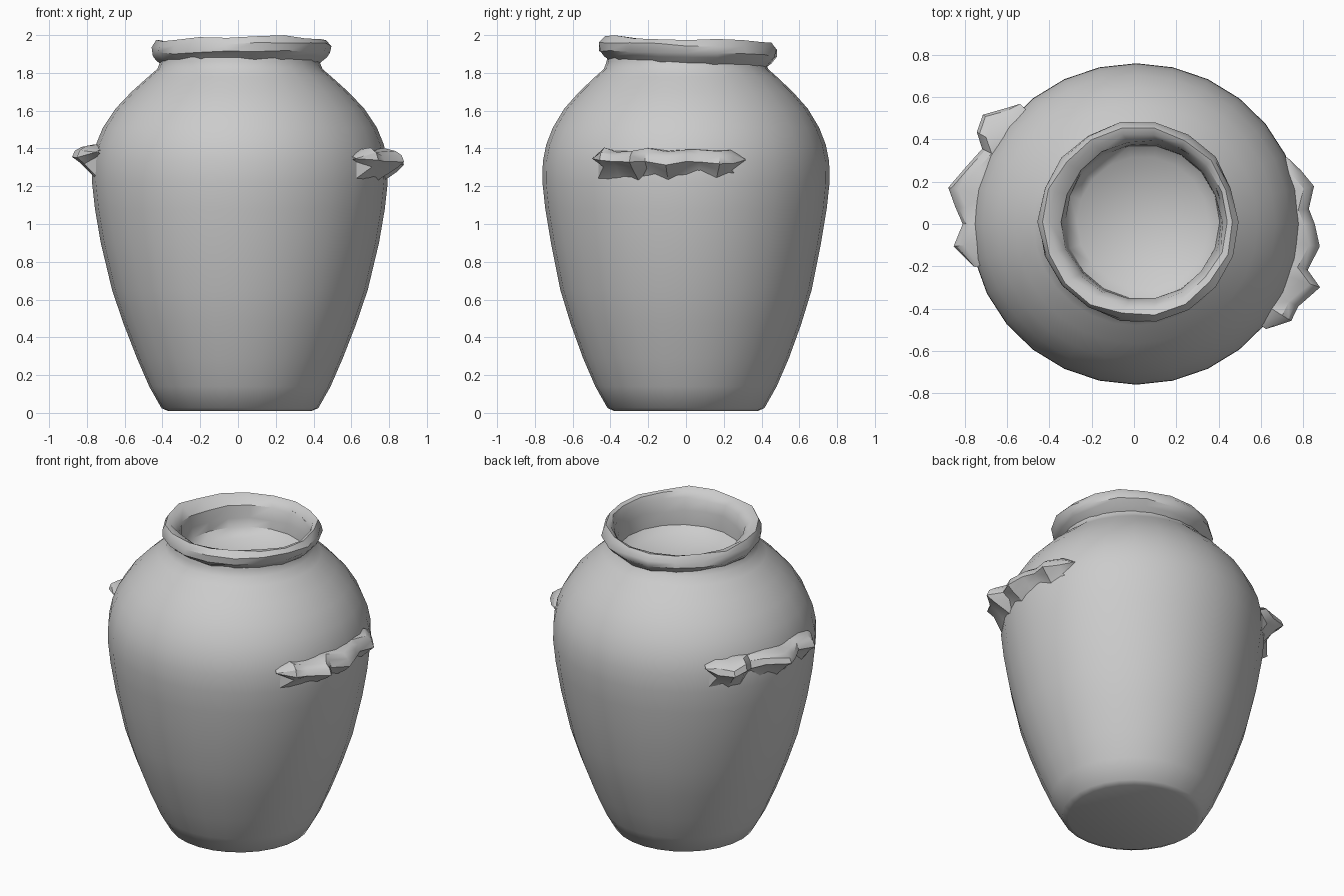
import bpy, bmesh, math, random

if "Cube" in bpy.data.objects:
    bpy.data.objects.remove(bpy.data.objects["Cube"])

random.seed(4)


def finish(name, bm, angle):
    bmesh.ops.recalc_face_normals(bm, faces=bm.faces)
    me = bpy.data.meshes.new(name)
    bm.to_mesh(me)
    bm.free()
    ob = bpy.data.objects.new(name, me)
    bpy.context.collection.objects.link(ob)
    bpy.ops.object.select_all(action='DESELECT')
    ob.select_set(True)
    bpy.context.view_layer.objects.active = ob
    bpy.ops.object.shade_smooth_by_angle(angle=math.radians(angle))
    return ob


def lathe(name, profile, sides, warp, angle):
    """Spin an (r, z) profile; warp(a, r, z) returns the final point."""
    bm = bmesh.new()
    rings = []
    for r, z in profile:
        if r == 0:
            rings.append([bm.verts.new(warp(0, 0, z))] * sides)
        else:
            rings.append([bm.verts.new(warp(2 * math.pi * i / sides, r, z))
                          for i in range(sides)])
    for lo, hi in zip(rings, rings[1:]):
        for i in range(sides):
            j = (i + 1) % sides
            quad = list(dict.fromkeys((lo[i], lo[j], hi[j], hi[i])))
            bm.faces.new(quad)
    return finish(name, bm, angle)


# jar body: slightly wider across x than y
def body_warp(a, r, z):
    t = min(max((z - 0.3) / 0.6, 0), 1) * min(max((1.9 - z) / 0.4, 0), 1)
    return (r * (1 + 0.03 * t) * math.cos(a) + 0.01, r * math.sin(a), z)


lathe("jar_body", [
    (0, 0.01), (0.38, 0.01), (0.415, 0.025), (0.48, 0.14), (0.545, 0.29),
    (0.61, 0.47), (0.665, 0.65), (0.715, 0.90), (0.745, 1.08),
    (0.76, 1.22), (0.758, 1.33), (0.74, 1.42), (0.705, 1.51),
    (0.645, 1.61), (0.565, 1.70), (0.48, 1.78), (0.435, 1.82),
    (0.42, 1.86), (0.415, 1.92)], 28, body_warp, 40)


# uneven rolled rim, drooping towards the back, with the shallow mouth inside
def rim_warp(a, r, z):
    if z > 1.8:
        r += random.uniform(-0.008, 0.008)
        z += -0.018 * (1 + math.sin(a)) + 0.006 * (math.cos(a) - 1)
        z = min(z + random.uniform(-0.008, 0.008), 2.0)
    return (r * math.cos(a) + 0.02 + 0.02 * (r < 0.4),
            r * math.sin(a) + 0.01, z)


lathe("rim", [
    (0.41, 1.87), (0.445, 1.90), (0.472, 1.925), (0.472, 1.965),
    (0.445, 1.998), (0.415, 1.99), (0.385, 1.95), (0.37, 1.88),
    (0.365, 1.78), (0.31, 1.73), (0, 1.71)], 18, rim_warp, 40)


# broken lug handles: jagged ledges swept around the shoulder
def lug(name, stations, zc):
    bm = bmesh.new()
    rows = []
    for k, (deg, tip) in enumerate(stations):
        a = math.radians(deg)
        end = k in (0, len(stations) - 1)
        h = 0.01 if end else random.uniform(0.035, 0.055)
        c = zc + random.uniform(-0.015, 0.015)
        section = [(0.755, 1.22), (tip - 0.04, c - h), (tip, c - 0.3 * h),
                   (tip - 0.015, c + 0.5 * h), (tip - 0.05, c + h),
                   (0.72, zc + 0.05)]
        rows.append([bm.verts.new((r * math.cos(a) + 0.01,
                                   r * math.sin(a), z)) for r, z in section])
    for p, q in zip(rows, rows[1:]):
        for i in range(len(p) - 1):
            bm.faces.new((p[i], q[i], q[i + 1], p[i + 1]))
    bmesh.ops.triangulate(bm, faces=bm.faces)
    return finish(name, bm, 35)


lug("right_lug", [(-39, 0.79), (-32, 0.865), (-27, 0.86), (-19, 0.92),
                  (-15, 0.84), (-7, 0.875), (0, 0.845), (5, 0.82),
                  (12, 0.86), (18, 0.82), (24, 0.78)], 1.34)
lug("left_lug", [(134, 0.79), (139, 0.83), (144.5, 0.89), (150, 0.87),
                 (154, 0.81), (160, 0.84), (169, 0.905), (174.5, 0.86),
                 (180, 0.82), (187, 0.87), (195, 0.79)], 1.37)
